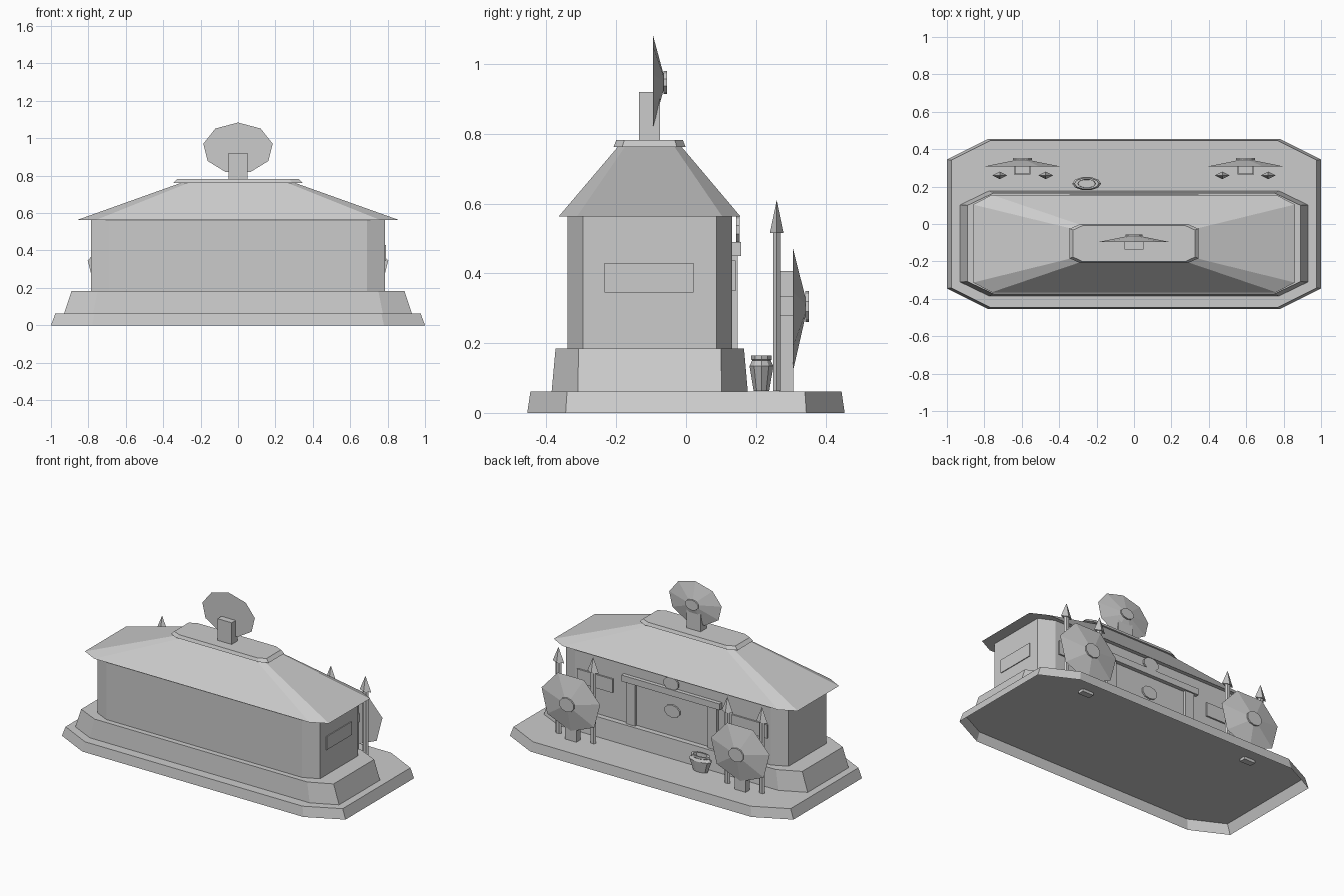
import bpy, bmesh
from math import sin, cos, pi

old = bpy.data.objects.get("Cube")
if old:
    bpy.data.objects.remove(old, do_unlink=True)

grey = bpy.data.materials.new("stone_grey")
grey.use_nodes = True
COLOUR = (0.6, 0.6, 0.6, 1)
grey.diffuse_color = COLOUR
grey.node_tree.nodes["Principled BSDF"].inputs["Base Color"].default_value = COLOUR


def loft(name, rings, bottom=True):
    """Skin through rings of equal point count, optionally open below."""
    bm = bmesh.new()
    loops = [[bm.verts.new(p) for p in ring] for ring in rings]
    n = len(loops[0])
    for a, b in zip(loops, loops[1:]):
        for i in range(n):
            j = (i + 1) % n
            bm.faces.new((a[i], a[j], b[j], b[i]))
    if bottom:
        bm.faces.new(loops[0][::-1])
    bm.faces.new(loops[-1])
    bmesh.ops.remove_doubles(bm, verts=bm.verts, dist=1e-5)
    bmesh.ops.recalc_face_normals(bm, faces=bm.faces)
    mesh = bpy.data.meshes.new(name)
    bm.to_mesh(mesh)
    bm.free()
    mesh.materials.append(grey)
    ob = bpy.data.objects.new(name, mesh)
    bpy.context.collection.objects.link(ob)
    return ob


def octagon(hx, y0, y1, cx, cy, z):
    """Rectangle with chamfered corners, counter-clockwise."""
    return [(-hx + cx, y0, z), (hx - cx, y0, z), (hx, y0 + cy, z), (hx, y1 - cy, z),
            (hx - cx, y1, z), (-hx + cx, y1, z), (-hx, y1 - cy, z), (-hx, y0 + cy, z)]


def box(name, x0, x1, y0, y1, z0, z1):
    ring = [(x0, y0), (x1, y0), (x1, y1), (x0, y1)]
    return loft(name, [[(x, y, z) for x, y in ring] for z in (z0, z1)])


def upright(name, x, y, profile, sides, rx, ry):
    """Elliptical turned shape; profile holds (scale, z)."""
    angles = [2 * pi * i / sides for i in range(sides)]
    return loft(name, [[(x + rx * r * cos(a), y + ry * r * sin(a), z) for a in angles]
                       for r, z in profile])


def facing(name, x, z, profile, sides, rx, rz, tip=1):
    """Elliptical shape facing the back; profile holds (scale, y)."""
    angles = [2 * pi * i / sides for i in range(sides)]
    return loft(name, [[(x + rx * r * sin(a), y, z + tip * rz * r * cos(a)) for a in angles]
                       for r, y in profile])


def shield(name, x, y, z, sides, rx, rz, depth, tip):
    facing(name, x, z, [(1, y), (0, y + depth)], sides, rx, rz, tip)
    facing(name + "_boss", x, z, [(1, y + depth - 0.006), (1, y + depth + 0.003)],
           10, rx * 0.25, rz * 0.24)


# Hollow stepped foundation, walls and hipped roof
loft("base", [octagon(1.0, -0.455, 0.455, 0.22, 0.11, 0),
              octagon(0.977, -0.446, 0.446, 0.21, 0.105, 0.062)], bottom=False)
loft("plinth", [octagon(0.93, -0.385, 0.177, 0.155, 0.075, 0.062),
                octagon(0.89, -0.374, 0.166, 0.14, 0.066, 0.184)], bottom=False)
loft("walls", [octagon(0.785, -0.34, 0.132, 0.095, 0.045, z) for z in (0.18, 0.564)])
loft("roof", [octagon(0.86, -0.365, 0.156, 0.1, 0.052, 0.563),
              octagon(0.3, -0.195, -0.013, 0.04, 0.02, 0.763)])
loft("roof_cap", [octagon(0.345, -0.208, -0.001, 0.055, 0.025, 0.762),
                  octagon(0.325, -0.2, -0.009, 0.05, 0.023, 0.782)])

# Roof ornament
box("roof_post", -0.05, 0.05, -0.135, -0.075, 0.775, 0.92)
shield("roof_shield", 0, -0.095, 0.947, 9, 0.188, 0.137, 0.037, 1)

# Entrance on the back wall
box("lintel", -0.345, 0.345, 0.125, 0.157, 0.45, 0.49)
facing("lintel_disc", 0, 0.525, [(1, 0.143), (1, 0.153)], 10, 0.055, 0.04)
facing("door_disc", 0, 0.345, [(1, 0.125), (1, 0.142)], 10, 0.055, 0.04)

# Window plate on one end wall only
box("left_end_window", 0.78, 0.79, -0.233, 0.021, 0.345, 0.43)

for side, s in (("left", 1), ("right", -1)):
    def mirrored_box(name, x0, x1, *rest):
        return box(side + "_" + name, *sorted((s * x0, s * x1)), *rest)

    mirrored_box("column", 0.255, 0.32, 0.125, 0.148, 0.18, 0.452)
    mirrored_box("back_window", 0.42, 0.67, 0.125, 0.142, 0.35, 0.437)

    # Standing shield on its stand, flanked by two spears
    mirrored_box("shield_stand", 0.558, 0.636, 0.268, 0.308, 0.045, 0.407)
    mirrored_box("shield_grip", 0.553, 0.641, 0.265, 0.308, 0.279, 0.333)
    shield(side + "_shield", 0.597 * s, 0.307, 0.305, 7, 0.212, 0.185, 0.042, -1)
    for label, x in (("inner", 0.473), ("outer", 0.717)):
        name = side + "_" + label
        upright(name + "_spear_shaft", s * x, 0.26, [(1, 0.063), (1, 0.52)], 6, 0.02, 0.012)
        upright(name + "_spear_head", s * x, 0.26, [(1, 0.515), (0, 0.61)], 4, 0.04, 0.02)

# Urn with a hollow mouth
upright("urn", -0.253, 0.216,
        [(0.65, 0.063), (1, 0.134), (0.78, 0.15), (0.85, 0.153), (0.85, 0.165),
         (0.62, 0.165), (0.6, 0.125)], 10, 0.077, 0.036)
